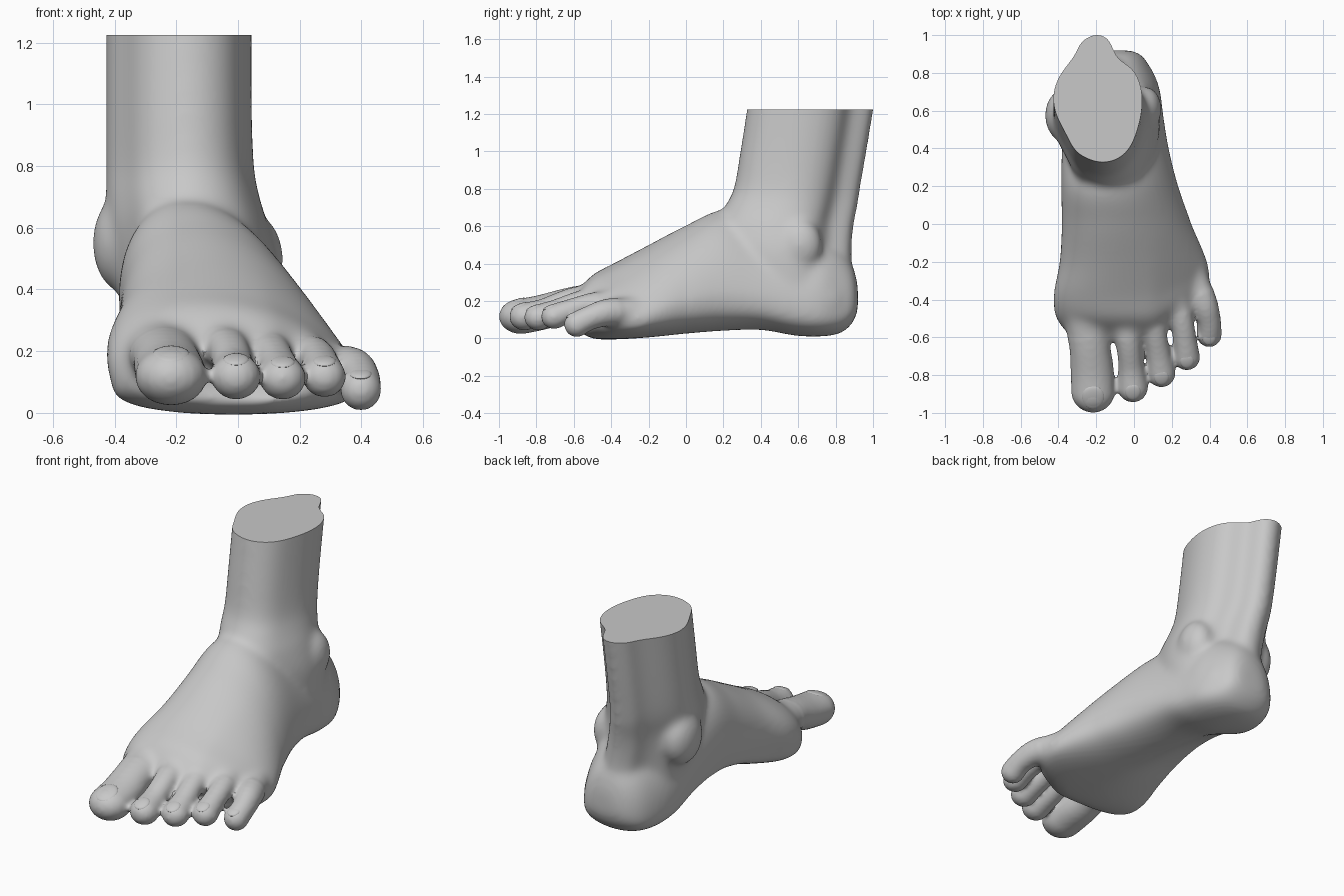
import bpy, bmesh, math
from mathutils import Matrix, Vector

cube = bpy.data.objects.get("Cube")
if cube:
    bpy.data.objects.remove(cube)

skin = bpy.data.materials.new("plain grey")
skin.use_nodes = True
GREY = (0.58, 0.58, 0.58, 1)
skin.diffuse_color = GREY
bsdf = skin.node_tree.nodes["Principled BSDF"]
bsdf.inputs["Base Color"].default_value = GREY
bsdf.inputs["Roughness"].default_value = 0.7


def spline(rows, steps):
    """Smooth curve through rows of any width."""
    rows = [Vector(r) for r in rows]
    out = []
    last = len(rows) - 1
    for i in range(last):
        a, b, c, d = rows[max(i - 1, 0)], rows[i], rows[i + 1], rows[min(i + 2, last)]
        for k in range(steps):
            t = k / steps
            out.append(b + (c - a) * (t / 2) + (a * 2 - b * 5 + c * 4 - d) * (t * t / 2)
                       + (b * 3 - a - c * 3 + d) * (t ** 3 / 2))
    return out + [rows[-1]]


def loft(bm, rings):
    """Skin a list of closed rings and cap both ends."""
    loops = [[bm.verts.new(p) for p in ring] for ring in rings]
    n = len(loops[0])
    faces = [bm.faces.new((lo[i], lo[(i + 1) % n], hi[(i + 1) % n], hi[i]))
             for lo, hi in zip(loops, loops[1:]) for i in range(n)]
    faces += [bm.faces.new(loops[0]), bm.faces.new(loops[-1])]
    bmesh.ops.recalc_face_normals(bm, faces=faces)


def ball(bm, centre, size, tilt=0.0):
    matrix = (Matrix.Translation(centre) @ Matrix.Rotation(tilt, 4, "X")
              @ Matrix.Diagonal((*size, 1)))
    bmesh.ops.create_uvsphere(bm, u_segments=18, v_segments=12, radius=1, matrix=matrix)


def finish(name, bm):
    """Turn a bmesh into a named object."""
    mesh = bpy.data.meshes.new(name)
    bm.to_mesh(mesh)
    bm.free()
    mesh.materials.append(skin)
    obj = bpy.data.objects.new(name, mesh)
    bpy.context.collection.objects.link(obj)
    return obj


def fuse(bm, voxel, iterations):
    """Merge overlapping parts into one softened mesh."""
    obj = finish("blend", bm)
    remesh = obj.modifiers.new("fuse", "REMESH")
    remesh.mode = "VOXEL"
    remesh.voxel_size = voxel
    soften = obj.modifiers.new("soften", "SMOOTH")
    soften.factor = 0.5
    soften.iterations = iterations
    depsgraph = bpy.context.evaluated_depsgraph_get()
    fused = bpy.data.meshes.new_from_object(obj.evaluated_get(depsgraph))
    bpy.data.objects.remove(obj)
    return fused


def shade(obj):
    bpy.ops.object.select_all(action="DESELECT")
    obj.select_set(True)
    bpy.context.view_layer.objects.active = obj
    bpy.ops.object.shade_smooth_by_angle(angle=math.radians(40))


body = bmesh.new()

# Foot: y, x min, x max, sole height, top height, ridge shift, arch
SECTIONS = [
    (0.92, -0.16, -0.02, 0.16, 0.27, 0, 0),
    (0.895, -0.24, 0.04, 0.09, 0.38, 0, 0),
    (0.83, -0.305, 0.085, 0.03, 0.47, 0, 0),
    (0.72, -0.345, 0.135, 0.01, 0.53, 0, 0),
    (0.58, -0.365, 0.155, 0.015, 0.57, -0.03, 0.03),
    (0.40, -0.37, 0.185, 0.045, 0.64, -0.08, 0.12),
    (0.20, -0.37, 0.235, 0.04, 0.69, -0.10, 0.18),
    (0.00, -0.365, 0.305, 0.025, 0.605, -0.11, 0.15),
    (-0.20, -0.375, 0.365, 0.005, 0.50, -0.12, 0.06),
    (-0.38, -0.41, 0.40, -0.005, 0.405, -0.12, 0),
    (-0.50, -0.405, 0.38, 0, 0.34, -0.08, 0),
    (-0.58, -0.35, 0.28, 0.04, 0.25, -0.02, 0),
]
rings = []
for y, x0, x1, z0, z1, shift, arch in spline(SECTIONS, 5):
    mid, half = (x0 + x1) / 2, (x1 - x0) / 2
    waist = z0 + 0.3 * (z1 - z0)
    skew = 0.5 * min(1, max(0, -y / 0.4))      # toe line slants back to the small toe
    ring = []
    for k in range(48):
        c, s = math.cos(math.tau * k / 48), math.sin(math.tau * k / 48)
        x = mid + half * c
        if s >= 0:
            x += shift * s
            z = waist + (z1 - waist) * s
        else:
            z = waist - (waist - z0) * abs(s) ** 0.6 + arch * max(0, -c) * -s
        ring.append((x, y + skew * max(0, x - 0.1), z))
    rings.append(ring)
loft(body, rings)

# Leg: one outline with a tendon ridge at the back, fitted to each level
OUTLINE = [(.48, 1), (.32, .94), (.24, .83), (.07, .67), (0, .52), (.03, .38), (.13, .24),
           (.25, .09), (.42, .02), (.58, 0), (.75, .04), (.88, .14), (.97, .32), (1, .48),
           (.97, .62), (.88, .73), (.72, .81), (.66, .9), (.6, .97), (.48, 1)]
outline = spline(OUTLINE, 3)[:-1]
# z, x min, x max, y min, y max
LEVELS = [
    (0.22, -0.34, 0.14, 0.25, 0.90),
    (0.45, -0.40, 0.135, 0.18, 0.89),
    (0.60, -0.42, 0.10, 0.165, 0.90),
    (0.70, -0.428, 0.07, 0.205, 0.92),
    (0.80, -0.428, 0.052, 0.255, 0.935),
    (1.00, -0.428, 0.045, 0.29, 0.97),
    (1.32, -0.428, 0.045, 0.34, 1.023),
]
loft(body, [[(x0 + (x1 - x0) * u, y0 + (y1 - y0) * v, z) for u, v in outline]
            for z, x0, x1, y0, y1 in spline(LEVELS, 4)])

# Ankle bones, heel pad and the joint behind the big toe
ball(body, (-0.375, 0.575, 0.55), (0.098, 0.14, 0.16))
ball(body, (0.06, 0.61, 0.50), (0.088, 0.12, 0.14))
ball(body, (-0.10, 0.70, 0.20), (0.235, 0.22, 0.19))
ball(body, (-0.26, -0.42, 0.17), (0.155, 0.17, 0.155))

# Toes: height to width ratio, then root, neck, knuckle and tip as x, y, z, radius
TOES = {
    "big": (0.8, [(-.25, -.44, .20, .14), (-.235, -.63, .18, .112),
                  (-.222, -.77, .14, .116), (-.217, -.883, .118, .118)]),
    "second": (0.92, [(-.06, -.46, .22, .10), (-.03, -.63, .20, .07),
                      (-.015, -.76, .15, .069), (-.006, -.865, .117, .081)]),
    "third": (0.92, [(.08, -.43, .21, .095), (.11, -.58, .19, .066),
                     (.13, -.69, .15, .066), (.145, -.79, .112, .076)]),
    "fourth": (0.95, [(.20, -.36, .19, .09), (.25, -.51, .18, .066),
                      (.27, -.62, .15, .064), (.28, -.705, .117, .071)]),
    "small": (1.0, [(.30, -.25, .14, .08), (.365, -.41, .14, .075),
                    (.395, -.51, .112, .066), (.398, -.585, .075, .068)]),
}
STEPS = 5
toes = bmesh.new()
for flat, path in TOES.values():
    for i, (x, y, z, r) in enumerate(spline(path, STEPS)):
        size = (r, r, r * flat)
        if i <= STEPS:                          # knuckle roots melt into the foot
            ball(body, (x, y, z), size)
        if i >= STEPS - 1:
            ball(toes, (x, y, z), size)

# Soft body first, then crisper toes fused onto it
toes.from_mesh(fuse(body, 0.016, 16))
bm = bmesh.new()
bm.from_mesh(fuse(toes, 0.012, 8))

# Flat cut through the leg
cut = bmesh.ops.bisect_plane(bm, geom=bm.verts[:] + bm.edges[:] + bm.faces[:],
                             plane_co=(0, 0, 1.225), plane_no=(0, 0, 1), clear_outer=True)
rim = [e for e in cut["geom_cut"] if isinstance(e, bmesh.types.BMEdge)]
bmesh.ops.edgeloop_fill(bm, edges=rim)
bmesh.ops.recalc_face_normals(bm, faces=bm.faces[:])
shade(finish("foot", bm))

# Toenails: shallow shells hugging the top of each toe tip
TILT = math.radians(22)
for name, (flat, path) in TOES.items():
    x, y, z, r = path[-1]
    nail = bmesh.new()
    ball(nail, (x, y - 0.8 * r * math.sin(TILT), z + 0.8 * r * flat * math.cos(TILT)),
         (0.52 * r, 0.58 * r, 0.18 * r * flat), TILT)
    shade(finish(name + "_toenail", nail))
